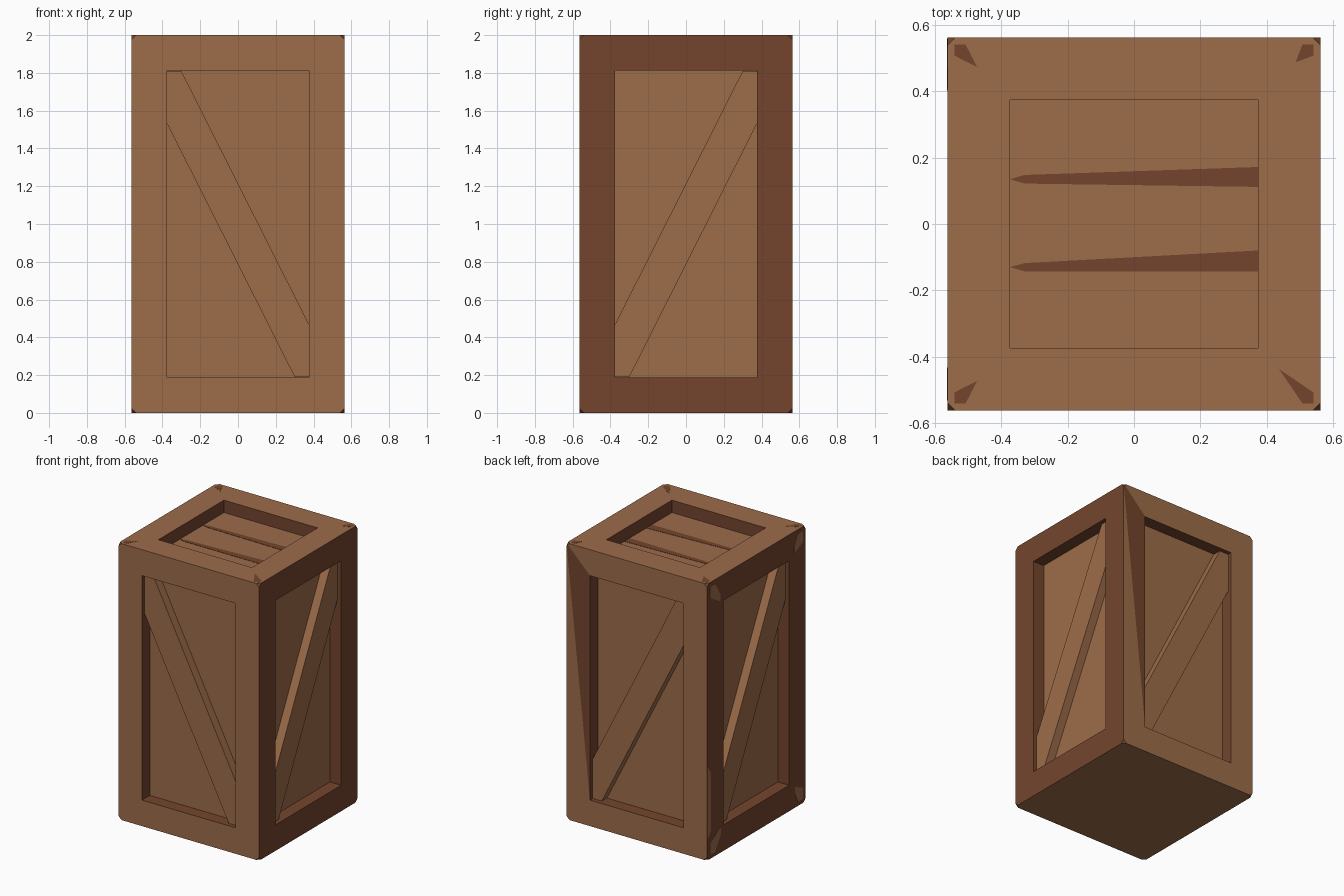
import bpy, bmesh, math
from mathutils import Matrix, Vector

if "Cube" in bpy.data.objects:
    bpy.data.objects.remove(bpy.data.objects["Cube"])

H, TOP, RIM, DEPTH, BRACE = 0.563, 2.0, 0.188, 0.09, 0.062
IN = H - RIM


def material(name, rgb):
    m = bpy.data.materials.new(name)
    m.diffuse_color = (*rgb, 1)
    m.use_nodes = True
    m.node_tree.nodes["Principled BSDF"].inputs["Base Color"].default_value = m.diffuse_color
    return m


light = material("light wood", (0.340, 0.151, 0.068))
dark = material("dark wood", (0.172, 0.060, 0.026))


def finish(bm, name, mats):
    bmesh.ops.recalc_face_normals(bm, faces=bm.faces[:])
    me = bpy.data.meshes.new(name)
    bm.to_mesh(me)
    bm.free()
    for m in mats:
        me.materials.append(m)
    ob = bpy.data.objects.new(name, me)
    bpy.context.collection.objects.link(ob)
    return ob


def prism(name, pts, place, base, thick, mat):
    """Extrude a 2D outline (u, v) outward; place maps (u, v, distance) to space."""
    bm = bmesh.new()
    lo = [bm.verts.new(place(u, v, base)) for u, v in pts]
    hi = [bm.verts.new(place(u, v, base + thick)) for u, v in pts]
    n = len(pts)
    bm.faces.new(lo)
    bm.faces.new(hi)
    for i in range(n):
        bm.faces.new((lo[i], lo[(i + 1) % n], hi[(i + 1) % n], hi[i]))
    return finish(bm, name, [mat])


def side(turn):
    rot = Matrix.Rotation(math.radians(turn), 3, 'Z')
    return lambda u, v, d: rot @ Vector((u, -d, v))


def top(u, v, d):
    return Vector((u, v, d))


# Crate body: box with recessed panels on the four sides and the top
bm = bmesh.new()
bmesh.ops.create_cube(bm, size=1, matrix=Matrix.Translation((0, 0, TOP / 2))
                      @ Matrix.Diagonal((2 * H, 2 * H, TOP, 1)))
bm.normal_update()
panels = [f for f in bm.faces if f.normal.z > -0.5]
bmesh.ops.inset_individual(bm, faces=panels, thickness=RIM, use_even_offset=True)
bm.normal_update()
for f in panels:
    n = f.normal.copy()
    new = bmesh.ops.extrude_discrete_faces(bm, faces=[f])["faces"][0]
    bmesh.ops.translate(bm, verts=new.verts[:], vec=-n * DEPTH)
bm.normal_update()

# One rear rim board is split into a light and a dark half
for f in bm.faces[:]:
    c = f.calc_center_median()
    if f.normal.y > 0.9 and c.x > IN and abs(c.y - H) < 0.01:
        a = max(f.verts, key=lambda v: v.co.x + v.co.z)
        b = min(f.verts, key=lambda v: v.co.x - 0.0 + (10 if v.co.z > 1 else 0))
        bmesh.utils.face_split(f, a, b)
        break
bm.normal_update()

# Colours: side frames and recess walls dark, the rest light
for f in bm.faces:
    c, n = f.calc_center_median(), f.normal
    out = c.z if n.z > 0.9 else TOP - c.z if n.z < -0.9 else c.dot(n)
    lim = TOP if abs(n.z) > 0.9 else H
    rim = abs(out - lim) < 0.01
    panel = len(f.verts) == 4 and abs(out - (lim - DEPTH)) < 0.01
    if rim:
        split = len(f.verts) == 3 and all(v.co.x < IN + 0.01 or v.co.z > 1.9 for v in f.verts)
        f.material_index = int(abs(n.x) > 0.9 or split)
    else:
        f.material_index = int(not panel)

# Blunted outer corners
for sx in (-1, 1):
    for sy in (-1, 1):
        for sz in (-1, 1):
            n = Vector((sx, sy, sz)).normalized()
            p = Vector((sx * H, sy * H, TOP if sz > 0 else 0)) - n * 0.014
            r = bmesh.ops.bisect_plane(bm, geom=bm.verts[:] + bm.edges[:] + bm.faces[:],
                                       plane_co=p, plane_no=n, clear_outer=True)
            cut = [e for e in r["geom_cut"] if isinstance(e, bmesh.types.BMEdge)]
            for f in bmesh.ops.holes_fill(bm, edges=cut, sides=0)["faces"]:
                f.material_index = 1
finish(bm, "crate_body", [light, dark])

# Diagonal braces, leaning the other way on the front
outline = [(-IN, 0.19), (-0.30, 0.19), (IN, 1.53), (IN, 1.81), (0.30, 1.81), (-IN, 0.47)]
for name, turn, s in (("front", 0, -1), ("right", 90, 1), ("back", 180, 1), ("left", 270, 1)):
    prism(name + "_brace", [(u * s, v) for u, v in outline], side(turn),
          H - DEPTH - 0.005, BRACE + 0.005, light)

# Worn dark streaks on the recessed top panel
for i, pts in enumerate(([(-0.375, 0.135), (-0.33, 0.122), (0.374, 0.112), (0.374, 0.172), (-0.33, 0.148)],
                         [(-0.375, -0.13), (-0.33, -0.143), (0.374, -0.143), (0.374, -0.08), (-0.33, -0.118)])):
    prism(f"top_streak_{i}", pts, top, TOP - DEPTH - 0.002, 0.004, dark)

# Dark wear along the top corner mitres
for sx, sy, k in ((-1, 1, 0.09), (1, 1, 0.075), (-1, -1, 0.09), (1, -1, 0.125)):
    e = H - 0.022
    pts = [(e, e), (e, H - 0.055), (H - k, H - k), (H - 0.055, e)]
    prism("top_corner_wear", [(u * sx, v * sy) for u, v in pts], top, TOP - 0.002, 0.003, dark)

# Light wear patches on the left frame
for su, top_end, k in ((-1, True, 0.15), (1, True, 0.13), (-1, False, 0.16), (1, False, 0.12)):
    pts = [(H - 0.03, 0.03), (H - 0.03, 0.11), (H - k, k + 0.03), (H - k, k - 0.02), (H - 0.09, 0.03)]
    prism("left_corner_wear", [(u * su, TOP - v if top_end else v) for u, v in pts],
          side(270), H - 0.002, 0.003, light)
prism("left_edge_wear", [(-0.56, 0.15), (-0.52, 0.2), (-0.52, 0.62), (-0.56, 0.68)],
      side(270), H - 0.002, 0.003, light)
